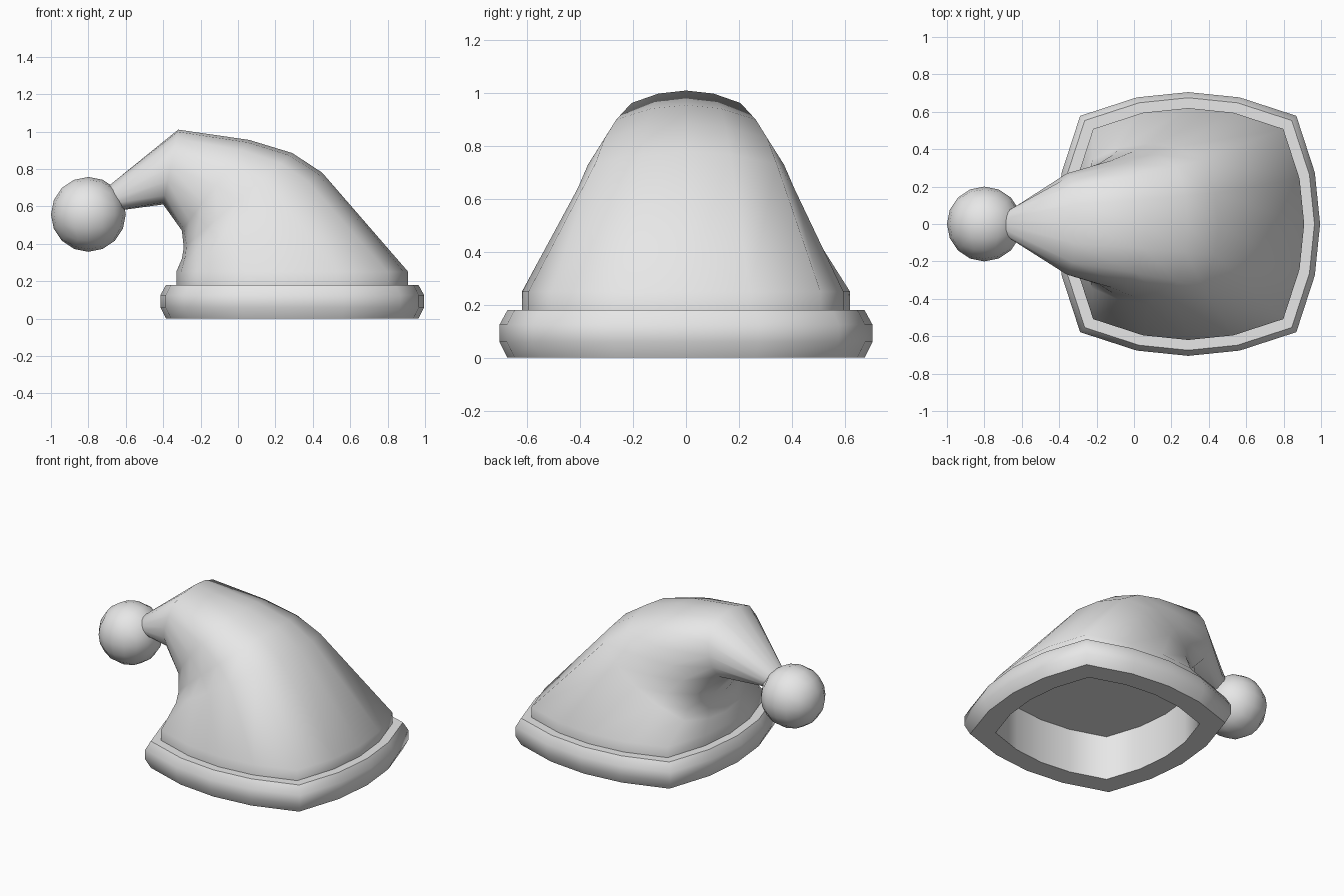
import bpy, bmesh, math
from mathutils import Vector

if "Cube" in bpy.data.objects:
    bpy.data.objects.remove(bpy.data.objects["Cube"])

# One plain grey material
grey = bpy.data.materials.new("plain grey")
grey.use_nodes = True
colour = (0.8, 0.8, 0.8, 1)
grey.diffuse_color = colour
grey.node_tree.nodes["Principled BSDF"].inputs["Base Color"].default_value = colour


def finish(bm, name, angle=55):
    mesh = bpy.data.meshes.new(name)
    bm.to_mesh(mesh)
    bm.free()
    mesh.materials.append(grey)
    obj = bpy.data.objects.new(name, mesh)
    bpy.context.collection.objects.link(obj)
    bpy.ops.object.select_all(action='DESELECT')
    obj.select_set(True)
    bpy.context.view_layer.objects.active = obj
    bpy.ops.object.shade_smooth_by_angle(angle=math.radians(angle))
    return obj


def unit_ring(roundness):
    """Sixteen-sided rounded square, blended towards a circle."""
    quarter = [(1, 0), (0.96, 0.39), (0.82, 0.82), (0.39, 0.96)]
    points = []
    for turn in range(4):
        for p in quarter:
            v = Vector(p)
            v = v.lerp(v.normalized(), roundness)
            for _ in range(turn):
                v = Vector((-v.y, v.x))
            points.append(v)
    return points


def loft(name, sections, cap_start, cap_end):
    """Sections are (right x, right z, left x, left z, half depth, roundness)."""
    bm = bmesh.new()
    rings = []
    for rx, rz, lx, lz, depth, roundness in sections:
        right, left = Vector((rx, 0, rz)), Vector((lx, 0, lz))
        mid, arm = (right + left) / 2, (right - left) / 2
        rings.append([bm.verts.new(mid + arm * p.x + Vector((0, depth * p.y, 0)))
                      for p in unit_ring(roundness)])
    for a, b in zip(rings, rings[1:]):
        n = len(a)
        for i in range(n):
            j = (i + 1) % n
            bm.faces.new((a[i], a[j], b[j], b[i]))
    if cap_start:
        bm.faces.new(rings[0][::-1])
    if cap_end:
        bm.faces.new(rings[-1])
    return finish(bm, name)


# Thick brim band with a recessed underside
centre = 0.29
band = [(0.54, 0.30), (0.54, 0), (0.675, 0), (0.705, 0.06), (0.705, 0.125),
        (0.675, 0.18), (0.56, 0.18), (0.54, 0.31)]
loft("brim_band", [(centre + r, z, centre - r, z, r, 0) for r, z in band], True, True)

# Soft cone that leans and folds over to the side
loft("hat_cone", [
    (0.91, 0.17, -0.33, 0.17, 0.62, 0),
    (0.91, 0.25, -0.33, 0.25, 0.62, 0),
    (0.45, 0.78, -0.30, 0.32, 0.43, 0.2),
    (0.29, 0.885, -0.29, 0.38, 0.39, 0.3),
    (0.06, 0.955, -0.30, 0.47, 0.34, 0.4),
    (-0.32, 1.01, -0.40, 0.61, 0.27, 0.5),
    (-0.69, 0.71, -0.62, 0.58, 0.08, 0.8),
], False, True)

# Round bobble at the tip
bm = bmesh.new()
bmesh.ops.create_cube(bm, size=2)
bmesh.ops.subdivide_edges(bm, edges=bm.edges[:], cuts=3, use_grid_fill=True)
for v in bm.verts:
    spread = Vector([math.tan(c * math.pi / 4) for c in v.co])
    v.co = Vector((-0.8, 0, 0.557)) + spread.normalized() * 0.2
finish(bm, "tip_bobble")
